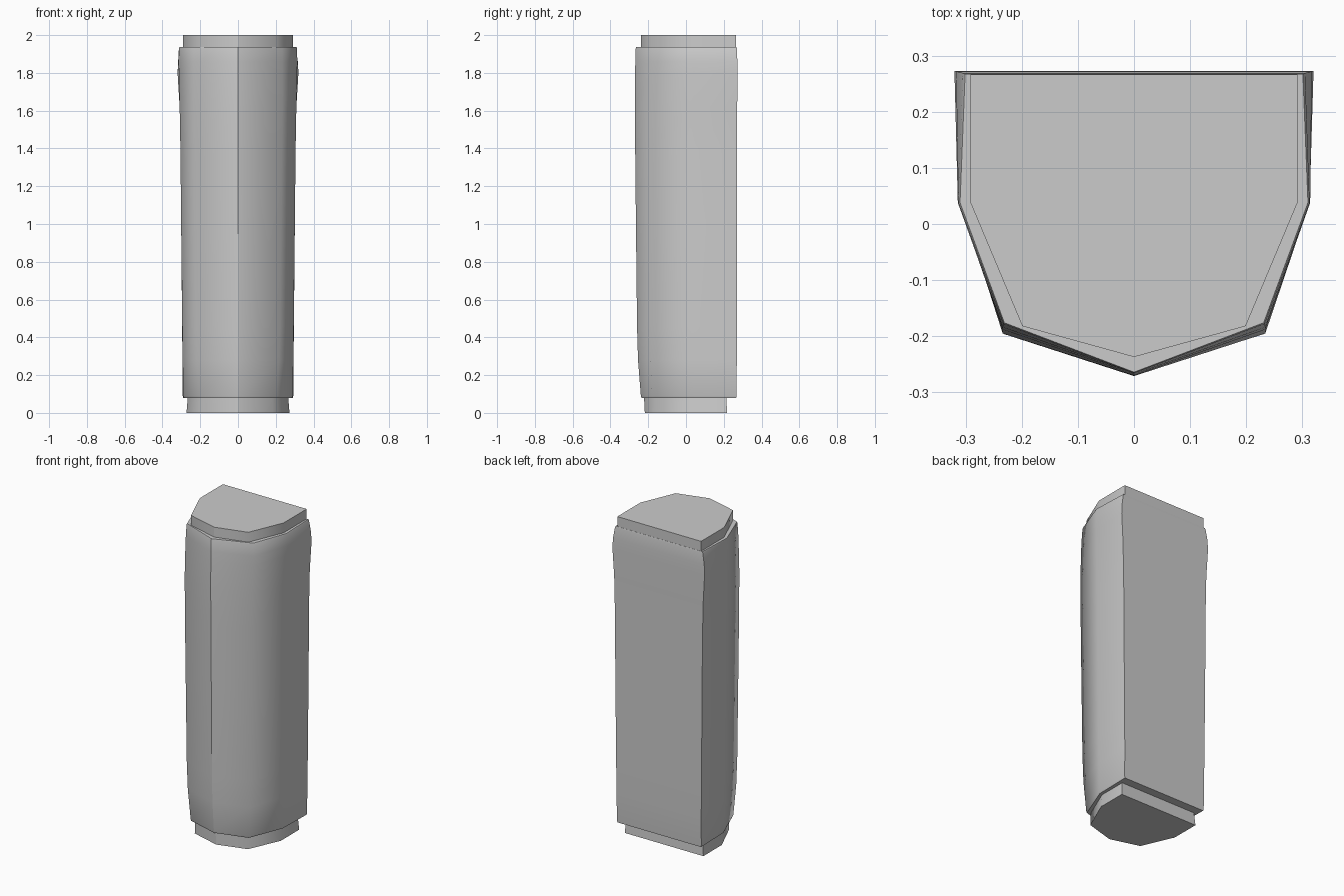
import bpy, bmesh

# Ring: z, front tip y, shoulder (x, y), side (x, y), back corner (x, y), crisp rim
RINGS = [
    (0.00, -0.218, 0.185, -0.165, 0.273, 0.035, 0.273, 0.218, True),   # lower plug
    (0.08, -0.222, 0.182, -0.165, 0.266, 0.035, 0.266, 0.213, True),
    (0.08, -0.236, 0.200, -0.178, 0.285, 0.037, 0.290, 0.266, True),   # grip body
    (0.09, -0.239, 0.203, -0.180, 0.290, 0.037, 0.293, 0.267, False),
    (0.28, -0.254, 0.218, -0.187, 0.293, 0.038, 0.294, 0.269, False),
    (0.45, -0.259, 0.223, -0.190, 0.295, 0.038, 0.296, 0.270, False),
    (1.00, -0.265, 0.228, -0.194, 0.301, 0.038, 0.301, 0.271, False),
    (1.40, -0.269, 0.232, -0.196, 0.305, 0.038, 0.304, 0.271, False),
    (1.62, -0.271, 0.234, -0.195, 0.309, 0.038, 0.309, 0.271, False),
    (1.80, -0.270, 0.234, -0.188, 0.313, 0.038, 0.320, 0.273, False),
    (1.86, -0.268, 0.234, -0.184, 0.314, 0.038, 0.317, 0.272, False),
    (1.93, -0.266, 0.233, -0.178, 0.313, 0.038, 0.305, 0.269, False),
    (1.938, -0.264, 0.231, -0.176, 0.310, 0.038, 0.301, 0.267, True),
    (1.938, -0.237, 0.199, -0.182, 0.291, 0.037, 0.291, 0.266, True),  # upper plug
    (2.00, -0.237, 0.199, -0.182, 0.291, 0.037, 0.291, 0.266, True),
]

bm = bmesh.new()
loops = []
for z, tip, hx, hy, sx, sy, bx, by, rim in RINGS:
    right = [(hx, hy), (sx, sy), (bx, by)]
    outline = [(0, tip)] + right + [(-x, y) for x, y in reversed(right)]
    loops.append([bm.verts.new((x, y, z)) for x, y in outline])

# Skin the rings and close both ends
n = len(loops[0])
for low, high in zip(loops, loops[1:]):
    for i in range(n):
        j = (i + 1) % n
        face = bm.faces.new((low[i], low[j], high[j], high[i]))
        face.smooth = True
bm.faces.new(loops[-1])
bm.faces.new(loops[0][::-1])

# Crisp front ridge, back corners and step rims; everything else stays soft
for low, high in zip(loops, loops[1:]):
    for i in (0, 3, 4):
        bm.edges.get((low[i], high[i])).smooth = False
for loop, ring in zip(loops, RINGS):
    if ring[-1]:
        for i in range(n):
            bm.edges.get((loop[i], loop[(i + 1) % n])).smooth = False
bmesh.ops.recalc_face_normals(bm, faces=bm.faces[:])

mesh = bpy.data.meshes.new("handle_grip")
bm.to_mesh(mesh)
bm.free()
grip = bpy.data.objects.new("handle_grip", mesh)
bpy.context.collection.objects.link(grip)
